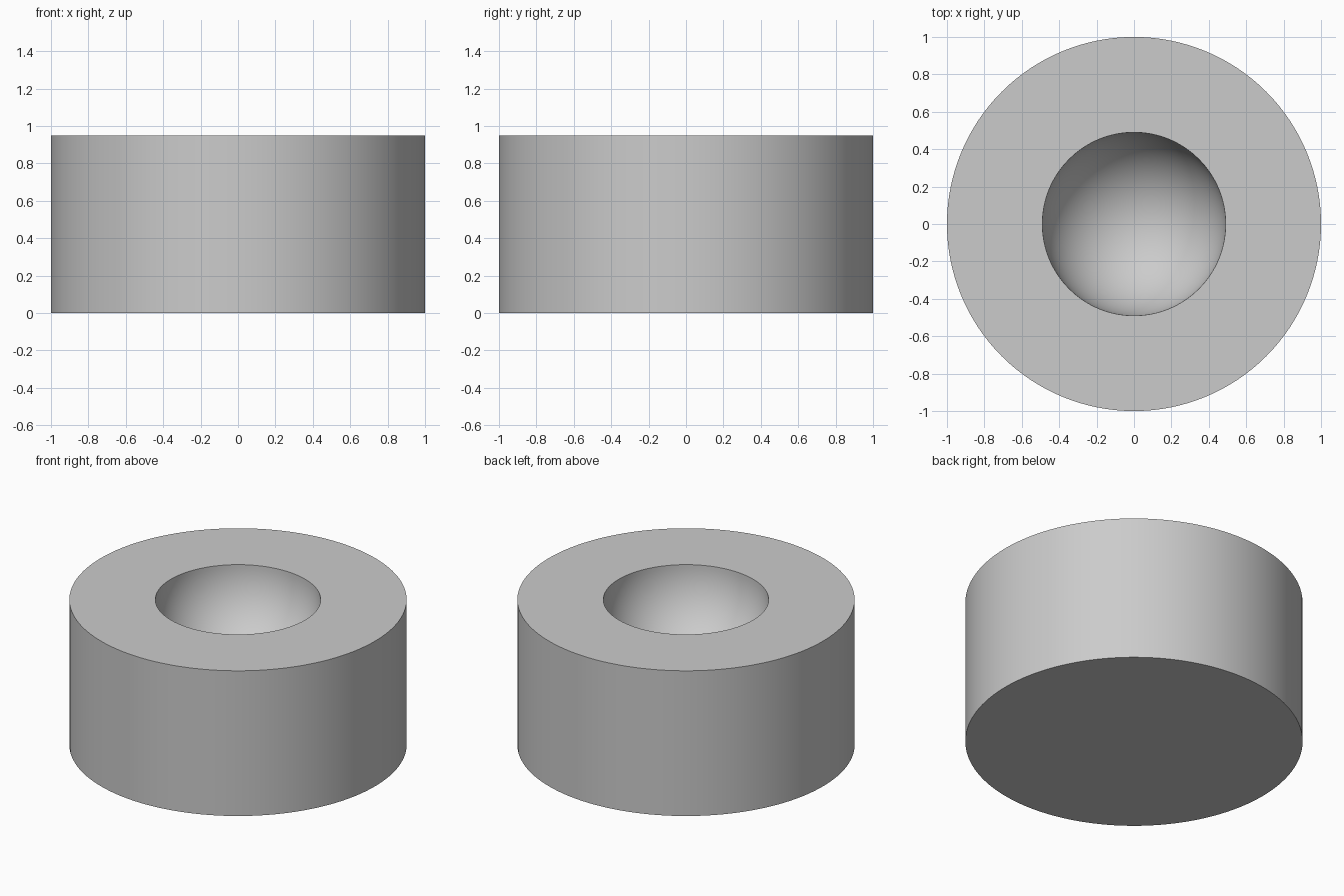
import bpy
import bmesh
from math import cos, sin, pi

cube = bpy.data.objects.get("Cube")
if cube:
    bpy.data.objects.remove(cube, do_unlink=True)

RADIUS, HEIGHT, BOWL = 1.0, 0.95, 0.49
SIDES, RINGS = 128, 32

# Plain grey material
grey = bpy.data.materials.new("light_grey")
grey.use_nodes = True
colour = (0.6, 0.6, 0.6, 1)
grey.diffuse_color = colour
grey.node_tree.nodes["Principled BSDF"].inputs["Base Color"].default_value = colour

# Half profile: base centre, outer wall, top rim, then the hemispherical hollow
profile = [(0, 0), (RADIUS, 0), (RADIUS, HEIGHT)]
for i in range(RINGS + 1):
    a = i / RINGS * pi / 2
    profile.append((BOWL * cos(a), HEIGHT - BOWL * sin(a)))

# Turn the profile around the vertical axis
bm = bmesh.new()
verts = [bm.verts.new((r, 0, z)) for r, z in profile]
edges = [bm.edges.new(pair) for pair in zip(verts, verts[1:])]
bmesh.ops.spin(bm, geom=verts + edges, cent=(0, 0, 0), axis=(0, 0, 1),
               angle=2 * pi, steps=SIDES, use_duplicate=False)
bmesh.ops.remove_doubles(bm, verts=bm.verts, dist=0.0001)
bmesh.ops.recalc_face_normals(bm, faces=bm.faces)

mesh = bpy.data.meshes.new("hollowed_cylinder")
bm.to_mesh(mesh)
bm.free()
mesh.materials.append(grey)
body = bpy.data.objects.new("hollowed_cylinder", mesh)
bpy.context.collection.objects.link(body)

# Smooth walls with crisp rims
bpy.ops.object.select_all(action="DESELECT")
body.select_set(True)
bpy.context.view_layer.objects.active = body
bpy.ops.object.shade_smooth_by_angle(angle=pi / 6)
